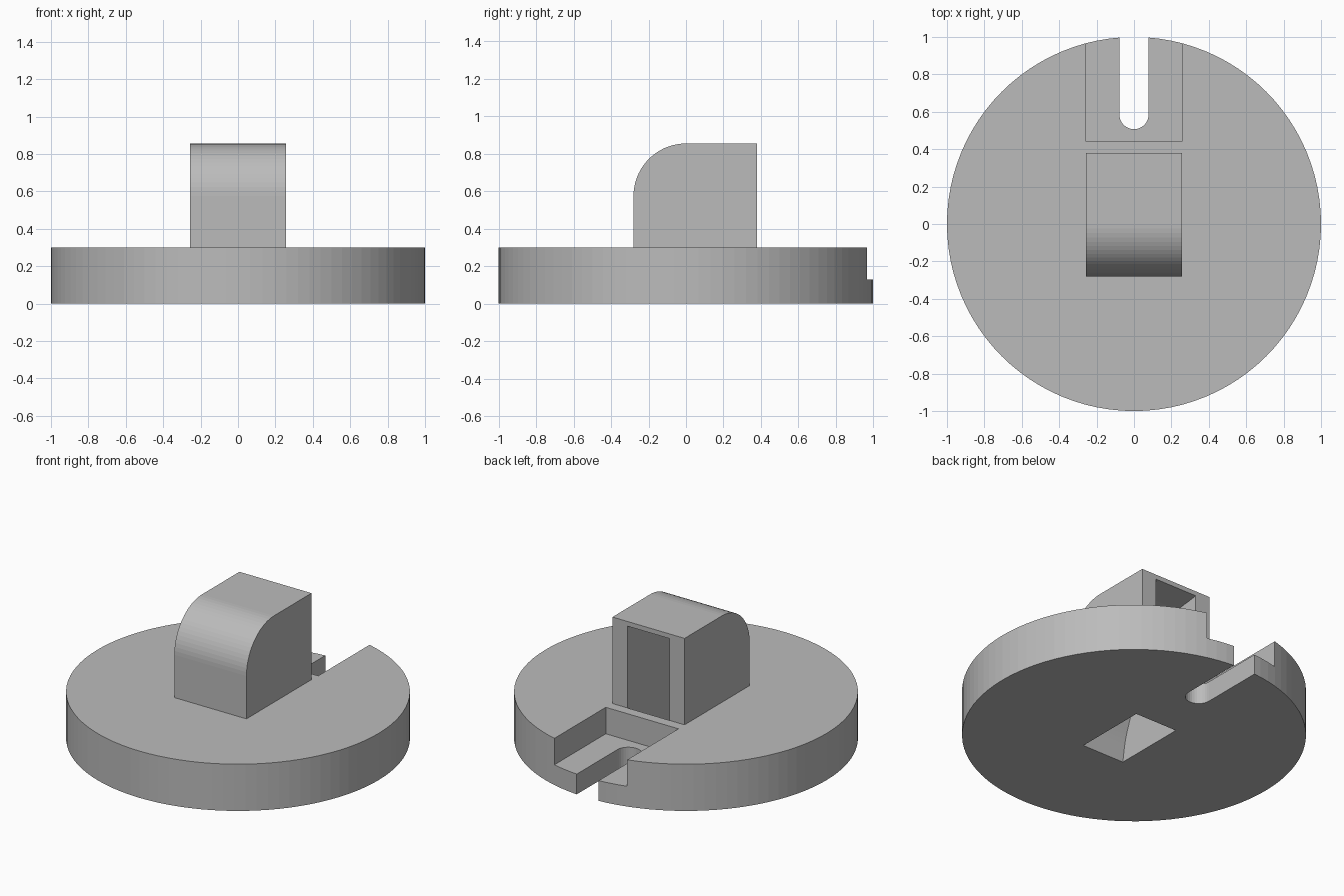
import bpy, bmesh
from math import sin, cos, pi
from mathutils import Vector

old = bpy.data.objects.get("Cube")
if old:
    bpy.data.objects.remove(old, do_unlink=True)

grey = bpy.data.materials.new("plain_grey")
grey.use_nodes = True
COLOUR = (0.5, 0.5, 0.5, 1)
grey.diffuse_color = COLOUR
grey.node_tree.nodes["Principled BSDF"].inputs["Base Color"].default_value = COLOUR


def prism(name, points, offset):
    """Extrude a flat outline along an offset into a solid."""
    bm = bmesh.new()
    face = bm.faces.new([bm.verts.new(p) for p in points])
    moved = bmesh.ops.extrude_face_region(bm, geom=[face])["geom"]
    verts = [g for g in moved if isinstance(g, bmesh.types.BMVert)]
    bmesh.ops.translate(bm, vec=Vector(offset), verts=verts)
    bmesh.ops.recalc_face_normals(bm, faces=bm.faces)
    mesh = bpy.data.meshes.new(name)
    bm.to_mesh(mesh)
    bm.free()
    mesh.materials.append(grey)
    ob = bpy.data.objects.new(name, mesh)
    bpy.context.collection.objects.link(ob)
    return ob


def side_prism(name, profile, half_width):
    """Solid from a (y, z) profile, centred on x."""
    return prism(name, [(-half_width, y, z) for y, z in profile], (2 * half_width, 0, 0))


def arc(cu, cv, r, start, end, steps):
    angles = [start + (end - start) * i / steps for i in range(steps + 1)]
    return [(cu + r * cos(a), cv + r * sin(a)) for a in angles]


def combine(target, tool, operation):
    mod = target.modifiers.new(operation.lower(), 'BOOLEAN')
    mod.operation = operation
    mod.solver = 'EXACT'
    mod.object = tool
    bpy.context.view_layer.objects.active = target
    bpy.ops.object.modifier_apply(modifier=mod.name)
    bpy.data.objects.remove(tool, do_unlink=True)


def smooth_path(points, steps=5):
    """Catmull-Rom curve through a few points."""
    pts = [Vector(p) for p in points]
    pts = [2 * pts[0] - pts[1]] + pts + [2 * pts[-1] - pts[-2]]
    out = []
    for a, b, c, d in zip(pts, pts[1:], pts[2:], pts[3:]):
        for i in range(steps):
            t = i / steps
            out.append(0.5 * (2 * b + (c - a) * t + (2 * a - 5 * b + 4 * c - d) * t ** 2
                              + (3 * b - a - 3 * c + d) * t ** 3))
    return [tuple(p) for p in out] + [tuple(pts[-2])]


# Round base
SEGMENTS = 96
rim = [(cos(2 * pi * i / SEGMENTS), sin(2 * pi * i / SEGMENTS), 0) for i in range(SEGMENTS)]
base = prism("round_base_with_hood", rim, (0, 0, 0.3))

# Hood with rounded front top edge
FRONT, BACK, TOP, ROUND = -0.28, 0.38, 0.855, 0.28
hood = side_prism("hood", [(BACK, 0.2), (BACK, TOP)]
                  + arc(FRONT + ROUND, TOP - ROUND, ROUND, pi / 2, pi, 18)
                  + [(FRONT, 0.2)], 0.256)
combine(base, hood, 'UNION')

# Curved chute from the bottom hole to the rear window
outer = smooth_path([(-0.28, 0), (-0.255, 0.14), (-0.21, 0.27), (-0.14, 0.45),
                     (-0.03, 0.65), (0.12, 0.78), (BACK, 0.825)])
inner = smooth_path([(BACK, 0.3), (0.28, 0.22), (0.22, 0.12), (0.2, 0)])
chute = side_prism("chute_cutter", [(-0.28, -0.1)] + outer
                   + [(0.41, 0.825), (0.41, 0.315)] + inner + [(0.2, -0.1)], 0.15)
combine(base, chute, 'DIFFERENCE')

# Stepped pocket at the rear rim
pocket = side_prism("pocket_cutter", [(0.445, 0.13), (1.2, 0.13), (1.2, 0.5), (0.445, 0.5)], 0.258)
combine(base, pocket, 'DIFFERENCE')

# Round-ended slot through the pocket floor
SLOT = 0.078
outline = arc(0, 0.585, SLOT, pi, 2 * pi, 16) + [(SLOT, 1.2), (-SLOT, 1.2)]
slot = prism("slot_cutter", [(x, y, -0.1) for x, y in outline], (0, 0, 0.5))
combine(base, slot, 'DIFFERENCE')
